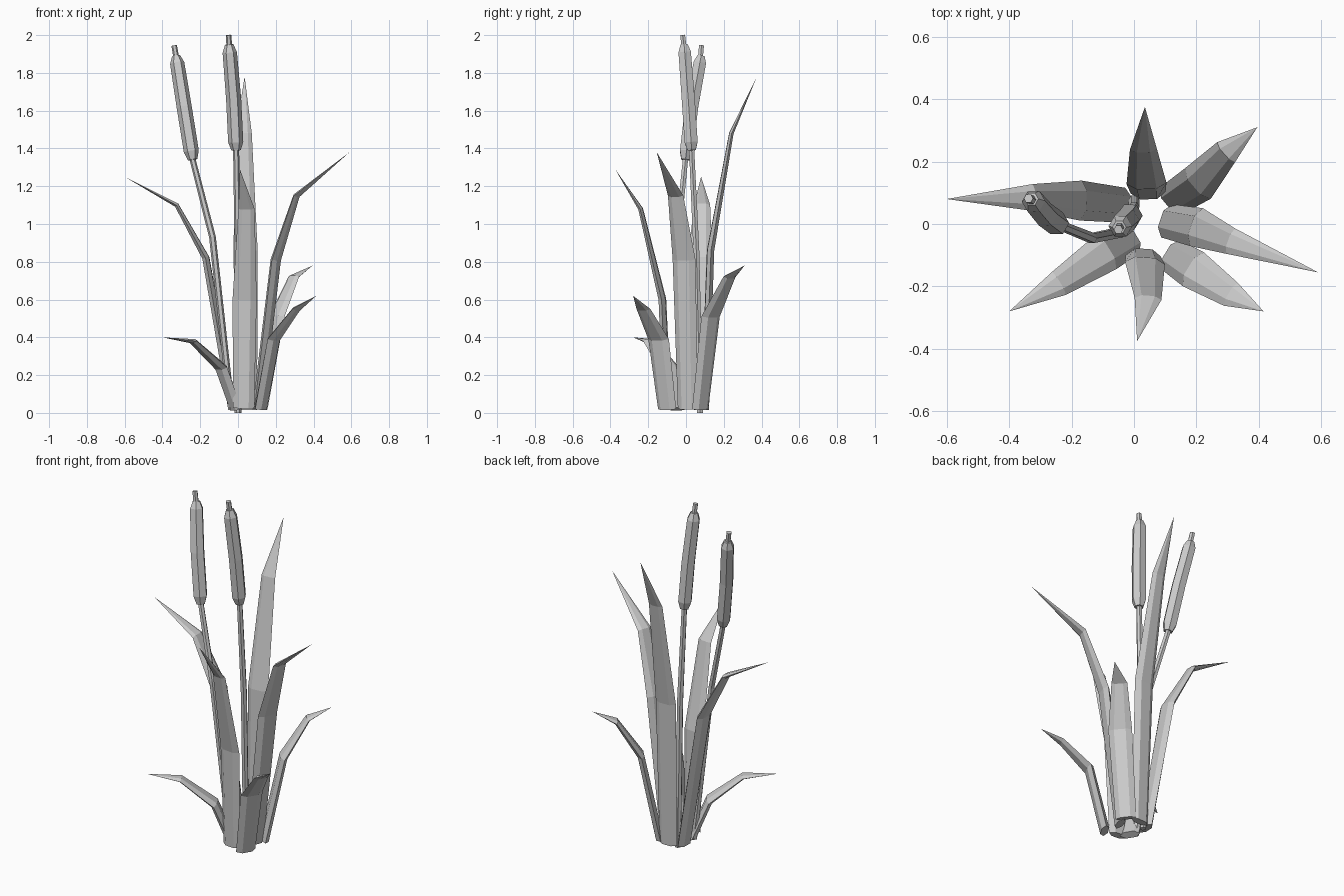
import bpy, bmesh, math
from mathutils import Vector

if "Cube" in bpy.data.objects:
    bpy.data.objects.remove(bpy.data.objects["Cube"])


def loft(name, rings, tip=None):
    """Skin a closed mesh through rings of points, optionally ending at a tip."""
    bm = bmesh.new()
    vr = [[bm.verts.new(p) for p in r] for r in rings]
    n = len(vr[0])
    for a, b in zip(vr, vr[1:]):
        for i in range(n):
            j = (i + 1) % n
            bm.faces.new((a[i], a[j], b[j], b[i]))
    bm.faces.new(vr[0][::-1])
    if tip is None:
        bm.faces.new(vr[-1])
    else:
        t = bm.verts.new(tip)
        for i in range(n):
            bm.faces.new((vr[-1][i], vr[-1][(i + 1) % n], t))
    bmesh.ops.recalc_face_normals(bm, faces=bm.faces)
    me = bpy.data.meshes.new(name)
    bm.to_mesh(me)
    bm.free()
    ob = bpy.data.objects.new(name, me)
    bpy.context.collection.objects.link(ob)
    return ob


def ring(c, tangent, side, a, b, n=6):
    """Elliptical n-gon across the tangent: a along side, b along the normal."""
    t = tangent.normalized()
    s = (side - t * side.dot(t)).normalized()
    k = t.cross(s)
    return [c + s * a * math.cos(2 * math.pi * i / n) + k * b * math.sin(2 * math.pi * i / n)
            for i in range(n)]


def tangents(pts):
    return [pts[min(i + 1, len(pts) - 1)] - pts[max(i - 1, 0)] for i in range(len(pts))]


def leaf(name, path, half_widths=(0.056, 0.064, 0.043)):
    pts = [Vector(p) for p in path]
    d = pts[-1] - pts[0]
    side = Vector((-d.y, d.x, 0)).normalized()
    tans = tangents(pts)
    rings = [ring(c, t, side, w, h) for c, t, w, h in
             zip(pts[:-1], tans, half_widths, (0.024, 0.021, 0.013))]
    loft(name, rings, pts[-1])


def tube(name, path, radii):
    pts = [Vector(p) for p in path]
    rings = [ring(c, t, Vector((1, 0, 0)), r, r) for c, t, r in zip(pts, tangents(pts), radii)]
    loft(name, rings)


def cattail(name, stem, head, tip):
    tube(name + "_stem", stem + [head[0]], [0.018, 0.018, 0.016])
    # seed head with chamfered ends
    b, m, t = (Vector(p) for p in head)
    tube(name + "_head", [b, b.lerp(m, 0.16), m, m.lerp(t, 0.86), t],
         [0.025, 0.040, 0.040, 0.038, 0.022])
    tube(name + "_spike", [t.lerp(m, 0.1), tip], [0.015, 0.015])


# Leaves: base, lower bend, upper bend, tip
leaf("left_leaf", [(-0.03, 0.06, 0.02), (-0.17, 0.075, 0.82), (-0.325, 0.085, 1.10), (-0.6, 0.08, 1.25)])
leaf("right_leaf", [(0.105, 0.01, 0.02), (0.20, -0.01, 0.81), (0.31, -0.055, 1.15), (0.59, -0.155, 1.38)])
leaf("back_leaf", [(0.045, 0.10, 0.015), (0.04, 0.13, 0.86), (0.03, 0.24, 1.48), (0.035, 0.375, 1.78)])
leaf("front_leaf", [(0.03, -0.10, 0.025), (0.035, -0.125, 0.60), (0.045, -0.24, 1.08), (0.01, -0.375, 1.29)])
leaf("back_right_leaf", [(0.12, 0.075, 0.02), (0.205, 0.13, 0.51), (0.295, 0.23, 0.72), (0.395, 0.31, 0.78)])
leaf("front_right_leaf", [(0.12, -0.10, 0.02), (0.19, -0.145, 0.39), (0.31, -0.225, 0.55), (0.415, -0.28, 0.62)])
leaf("front_left_leaf", [(-0.01, -0.045, 0.02), (-0.09, -0.09, 0.24), (-0.24, -0.19, 0.38), (-0.4, -0.28, 0.40)])

# Cattails
cattail("tall_cattail", [(0.0, 0.075, 0.0), (0.0, 0.055, 0.85)],
        [(-0.01, 0.03, 1.39), (-0.023, 0.012, 1.66), (-0.047, -0.01, 1.95)],
        (-0.05, -0.018, 2.0))
cattail("leaning_cattail", [(-0.035, -0.025, 0.02), (-0.135, -0.045, 0.93)],
        [(-0.24, -0.003, 1.34), (-0.285, 0.03, 1.62), (-0.328, 0.08, 1.89)],
        (-0.338, 0.082, 1.945))
